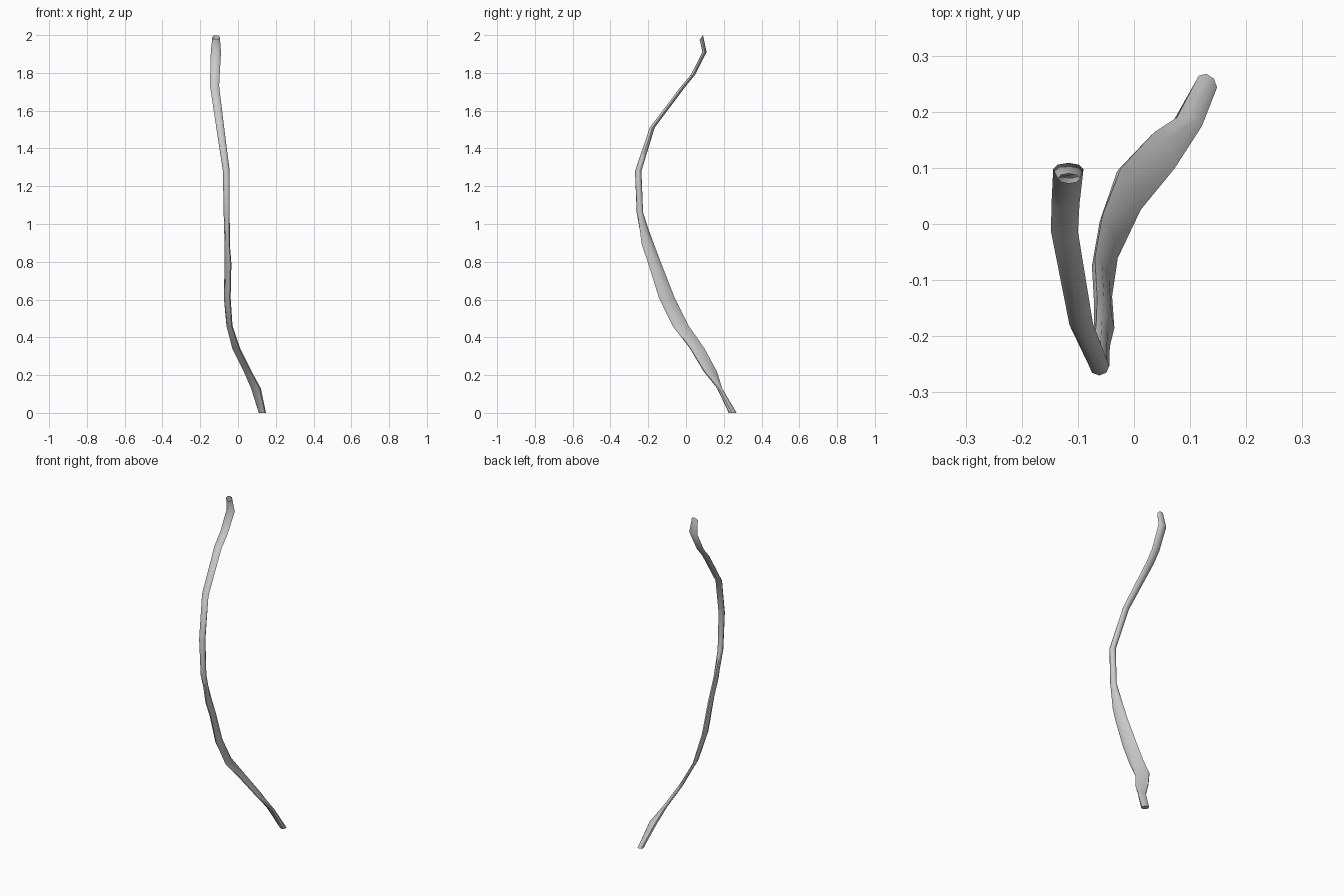
import bpy, bmesh
from math import cos, radians, tau

# Cross-sections up the stem: z, centre x, centre y, half width x, half width y, skew angle
RINGS = [
    (0.00, 0.129, 0.247, 0.019, 0.021, 100),
    (0.13, 0.095, 0.178, 0.026, 0.014, 105),
    (0.22, 0.051, 0.128, 0.021, 0.036, 145),
    (0.34, -0.009, 0.060, 0.021, 0.040, 150),
    (0.46, -0.045, -0.028, 0.016, 0.043, 140),
    (0.61, -0.057, -0.102, 0.018, 0.042, 130),
    (0.79, -0.053, -0.165, 0.018, 0.035, 125),
    (0.89, -0.057, -0.201, 0.014, 0.034, 120),
    (1.06, -0.060, -0.244, 0.016, 0.017, 95),
    (1.28, -0.062, -0.253, 0.018, 0.017, 90),
    (1.51, -0.094, -0.179, 0.021, 0.013, 85),
    (1.73, -0.124, -0.013, 0.024, 0.012, 90),
    (1.79, -0.122, 0.037, 0.025, 0.011, 90),
    (1.91, -0.117, 0.098, 0.027, 0.011, 90),
    (1.988, -0.116, 0.081, 0.020, 0.009, 90),
]
SIDES = 8

bm = bmesh.new()
loops = []
for i, (z, cx, cy, hx, hy, skew) in enumerate(RINGS):
    loop = []
    for k in range(SIDES):
        t = tau * k / SIDES
        s = cos(t - radians(skew))
        tilt = 0.012 * s if i == len(RINGS) - 1 else 0   # open tip slants to the front
        loop.append(bm.verts.new((cx + hx * cos(t), cy + hy * s, z + tilt)))
    loops.append(loop)

# Skin between neighbouring sections, closed foot, open tip
for a, b in zip(loops, loops[1:]):
    for k in range(SIDES):
        n = (k + 1) % SIDES
        bm.faces.new((a[k], a[n], b[n], b[k]))
bm.faces.new(loops[0][::-1])

mesh = bpy.data.meshes.new("curved_stem")
bm.to_mesh(mesh)
bm.free()
stem = bpy.data.objects.new("curved_stem", mesh)
bpy.context.collection.objects.link(stem)
bpy.context.view_layer.objects.active = stem
stem.select_set(True)
bpy.ops.object.shade_smooth_by_angle(angle=radians(50))
